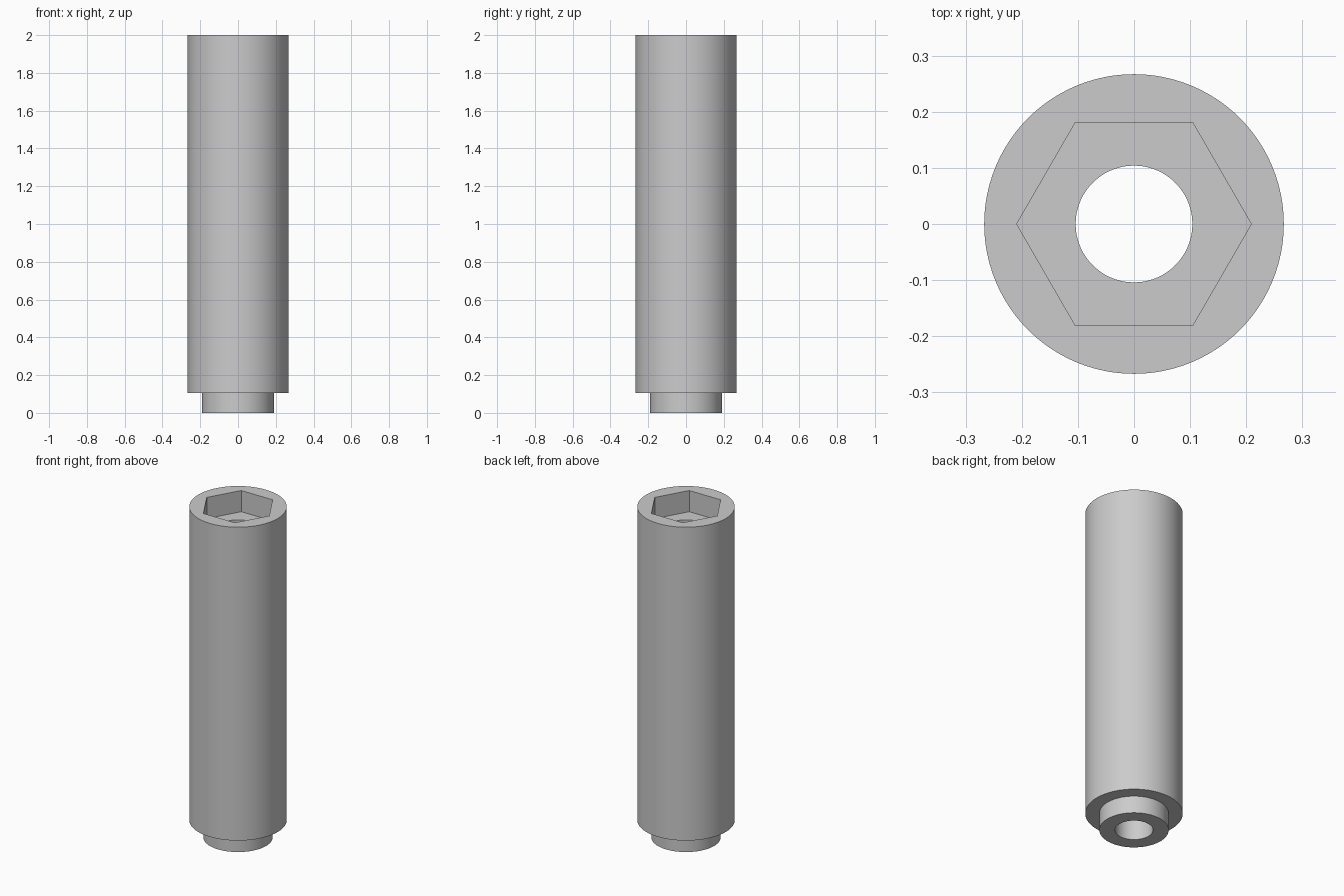
import bpy
import bmesh
from math import cos, sin, pi, radians

cube = bpy.data.objects.get("Cube")
if cube:
    bpy.data.objects.remove(cube, do_unlink=True)

SEGMENTS = 96
HEIGHT = 2.0
BODY_R = 0.267
COLLAR_R = 0.19
COLLAR_H = 0.105
BORE_R = 0.104
HEX_R = 0.209
POCKET_Z = HEIGHT - 0.128


def ring(bm, radius, z, hexagonal=False):
    """Closed ring of vertices, round or hexagonal with corners on the x axis."""
    verts = []
    for i in range(SEGMENTS):
        a = 2 * pi * i / SEGMENTS
        r = radius
        if hexagonal:
            r *= cos(pi / 6) / cos(a % (pi / 3) - pi / 6)
        verts.append(bm.verts.new((r * cos(a), r * sin(a), z)))
    return verts


# Sleeve: rings from the bore bottom, up the outside, down the hex pocket and bore
bm = bmesh.new()
rings = [
    ring(bm, BORE_R, 0),
    ring(bm, COLLAR_R, 0),
    ring(bm, COLLAR_R, COLLAR_H),
    ring(bm, BODY_R, COLLAR_H),
    ring(bm, BODY_R, HEIGHT),
    ring(bm, HEX_R, HEIGHT, True),
    ring(bm, HEX_R, POCKET_Z, True),
    ring(bm, BORE_R, POCKET_Z),
]
for lower, upper in zip(rings, rings[1:] + rings[:1]):
    for i in range(SEGMENTS):
        j = (i + 1) % SEGMENTS
        bm.faces.new((lower[i], lower[j], upper[j], upper[i]))
bmesh.ops.recalc_face_normals(bm, faces=bm.faces[:])

mesh = bpy.data.meshes.new("spacer_sleeve")
bm.to_mesh(mesh)
bm.free()
sleeve = bpy.data.objects.new("spacer_sleeve", mesh)
bpy.context.collection.objects.link(sleeve)

# Grey material
grey = bpy.data.materials.new("light_grey")
grey.use_nodes = True
color = (0.6, 0.6, 0.6, 1)
grey.diffuse_color = color
grey.node_tree.nodes["Principled BSDF"].inputs["Base Color"].default_value = color
mesh.materials.append(grey)

# Smooth round walls, sharp rims and hex corners
bpy.ops.object.select_all(action='DESELECT')
sleeve.select_set(True)
bpy.context.view_layer.objects.active = sleeve
bpy.ops.object.shade_smooth_by_angle(angle=radians(30))
